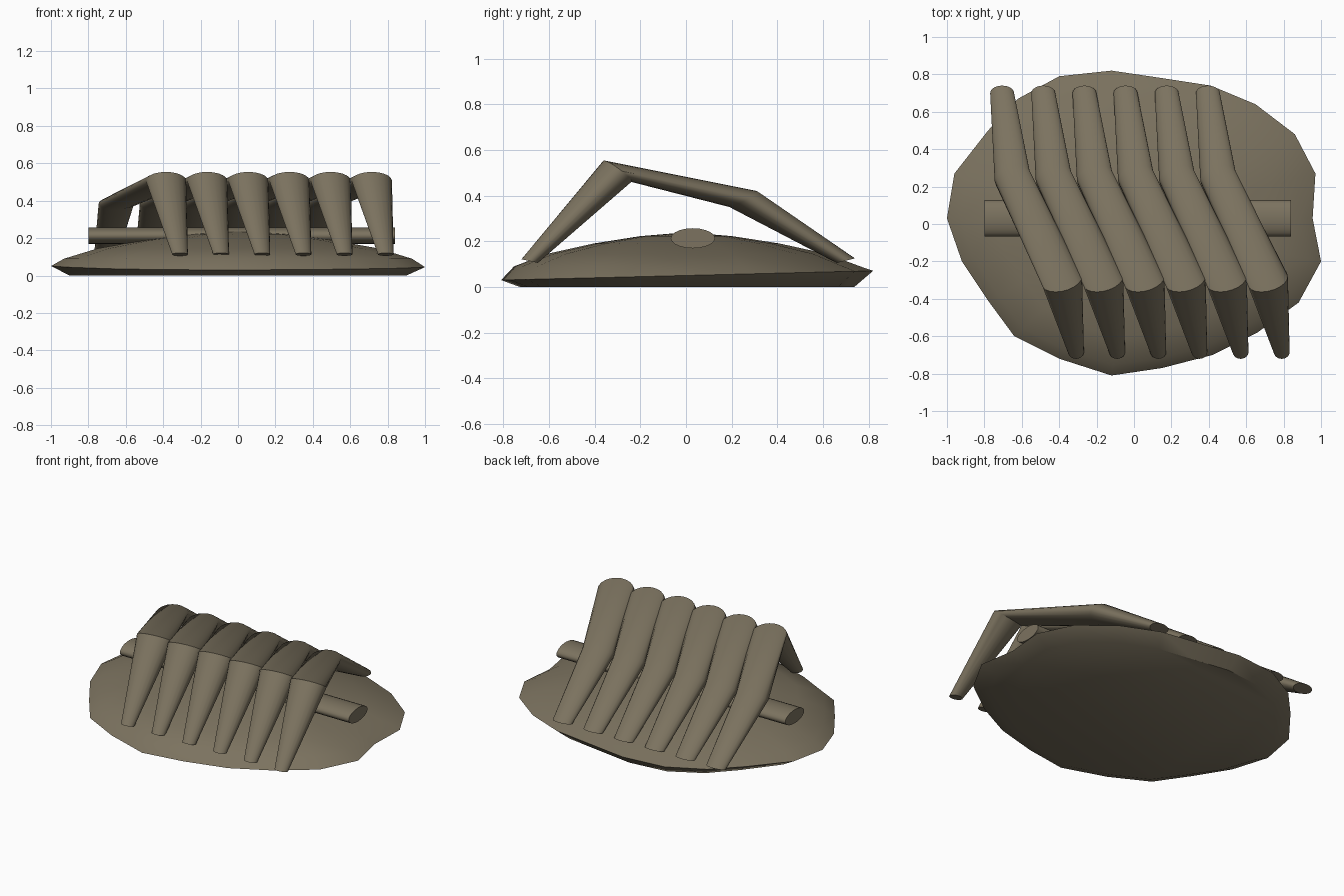
import bpy, bmesh, math
from mathutils import Vector

cube = bpy.data.objects.get("Cube")
if cube:
    bpy.data.objects.remove(cube, do_unlink=True)

clay = bpy.data.materials.new("olive_brown_clay")
clay.use_nodes = True
COLOUR = (0.2, 0.17, 0.115, 1)
clay.diffuse_color = COLOUR
bsdf = next(n for n in clay.node_tree.nodes if n.type == "BSDF_PRINCIPLED")
bsdf.inputs["Base Color"].default_value = COLOUR


def loft(name, rings, angle):
    """Skin a list of equal-length rings and cap both ends."""
    bm = bmesh.new()
    loops = [[bm.verts.new(p) for p in ring] for ring in rings]
    n = len(loops[0])
    for a, b in zip(loops, loops[1:]):
        for i in range(n):
            j = (i + 1) % n
            bm.faces.new((a[i], a[j], b[j], b[i]))
    bm.faces.new(loops[0])
    bm.faces.new(loops[-1])
    bmesh.ops.recalc_face_normals(bm, faces=bm.faces)
    mesh = bpy.data.meshes.new(name)
    bm.to_mesh(mesh)
    bm.free()
    mesh.materials.append(clay)
    obj = bpy.data.objects.new(name, mesh)
    bpy.context.collection.objects.link(obj)
    bpy.ops.object.select_all(action="DESELECT")
    obj.select_set(True)
    bpy.context.view_layer.objects.active = obj
    bpy.ops.object.shade_smooth_by_angle(angle=math.radians(angle))
    return obj


def ellipse(centre, u, v, n=20):
    c, u, v = Vector(centre), Vector(u), Vector(v)
    return [c + u * math.cos(math.tau * i / n) + v * math.sin(math.tau * i / n)
            for i in range(n)]


# Mound: an irregular outline shrunk into a low dome over a flat base
outline = [(-1, .03), (-.96, .27), (-.78, .5), (-.62, .67), (-.4, .79),
           (-.12, .82), (.15, .78), (.41, .74), (.65, .64), (.86, .48),
           (.97, .27), (.955, .03), (1, -.2), (.88, -.42), (.66, -.58),
           (.42, -.7), (.15, -.77), (-.12, -.81), (-.4, -.72),
           (-.64, -.6), (-.78, -.41), (-.92, -.2)]
layers = [(.9, 0), (1, .05), (.93, .09), (.75, .145), (.5, .19),
          (.25, .222), (.06, .235)]
rings = []
for scale, z in layers:
    tilt = .025 if scale == 1 else 0
    rings.append([(x * scale, y * scale, z + tilt * y) for x, y in outline])
loft("mound", rings, 40)

# Flattened bar lying across the mound
loft("cross_bar", [ellipse((x, .03, .213), (0, .097, 0), (0, 0, .044))
                   for x in (-.8, .84)], 40)

# Six slanted bands arching over the bar: centre, half width, half thickness
stations = [((-.31, -.685, .113), (.042, 0, 0), (0, -.036, .008)),
            ((-.385, -.3, .507), (.108, .02, 0), (0, -.06, .047)),
            ((-.65, .25, .385), (.095, .02, 0), (0, .06, .035)),
            ((-.705, .7, .115), (.064, 0, 0), (0, .04, .01))]
for k in range(6):
    shift = Vector((.22 * k, 0, 0))
    # the two back rings flip thickness direction, so keep it pointing outward
    loft(f"arched_band_{k + 1}",
         [ellipse(Vector(c) + shift, u, v) for c, u, v in stations], 32)
